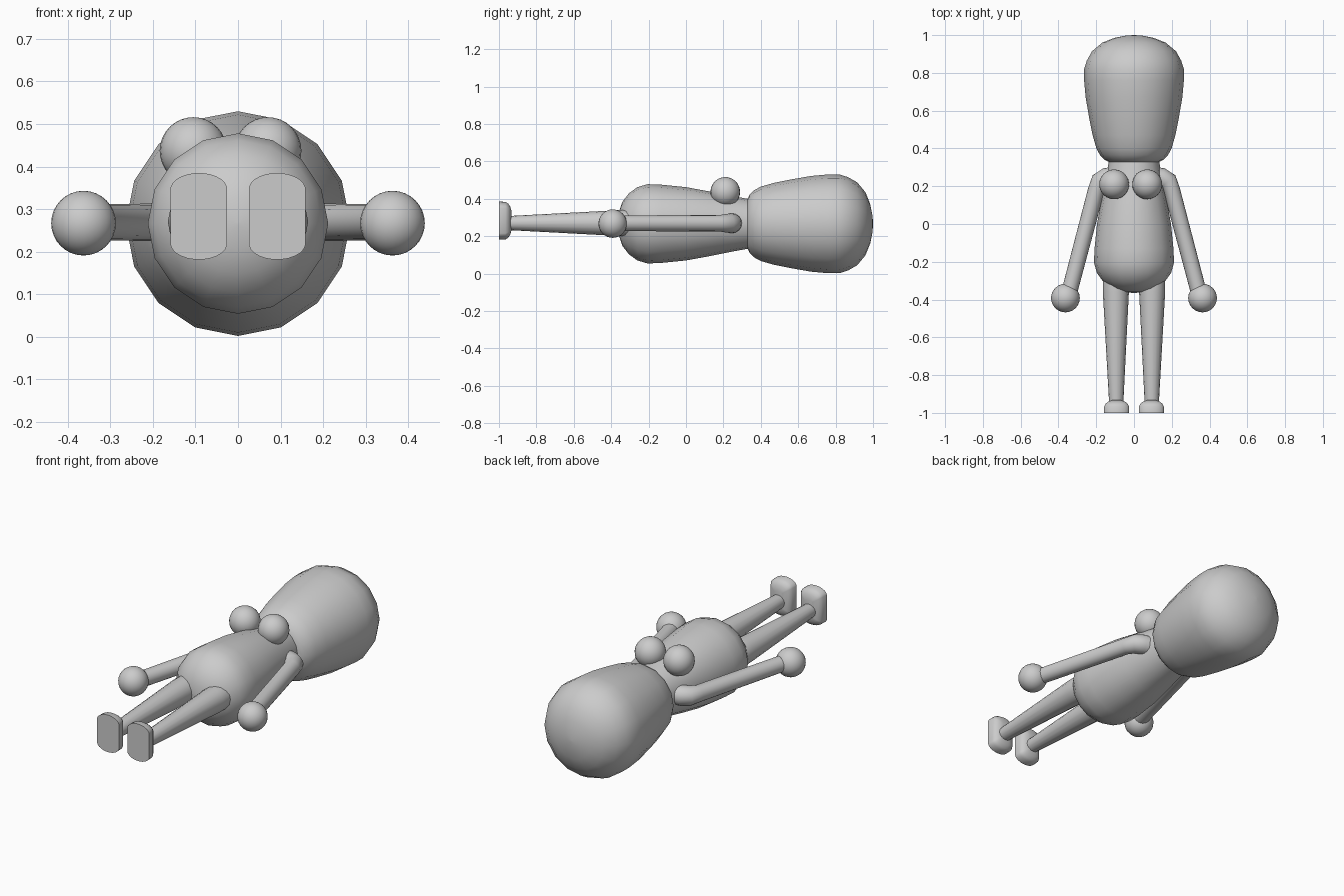
import bpy, bmesh, math
from mathutils import Vector

if "Cube" in bpy.data.objects:
    bpy.data.objects.remove(bpy.data.objects["Cube"])

ZC = 0.266


def finish(name, bm, angle=60):
    bmesh.ops.recalc_face_normals(bm, faces=bm.faces)
    me = bpy.data.meshes.new(name)
    bm.to_mesh(me)
    bm.free()
    ob = bpy.data.objects.new(name, me)
    bpy.context.collection.objects.link(ob)
    bpy.ops.object.select_all(action='DESELECT')
    ob.select_set(True)
    bpy.context.view_layer.objects.active = ob
    bpy.ops.object.shade_smooth_by_angle(angle=math.radians(angle))
    return ob


def loft(name, rings, angle=60):
    # skin a list of equal-length point rings and cap both ends
    bm = bmesh.new()
    loops = [[bm.verts.new(p) for p in r] for r in rings]
    n = len(loops[0])
    for a, b in zip(loops, loops[1:]):
        for i in range(n):
            j = (i + 1) % n
            bm.faces.new((a[i], a[j], b[j], b[i]))
    bm.faces.new(loops[0])
    bm.faces.new(loops[-1])
    return finish(name, bm, angle)


def ring(c, d, r, n=16):
    # circle about c, perpendicular to the horizontal direction d
    side = Vector(d).cross(Vector((0, 0, 1))).normalized()
    return [Vector(c) + r * (math.sin(t) * side + Vector((0, 0, math.cos(t))))
            for t in (2 * math.pi * i / n for i in range(n))]


def turned(name, profile, n=16):
    return loft(name, [ring((0, y, ZC), (0, 1, 0), r, n) for y, r in profile])


def ball(name, c, r):
    bm = bmesh.new()
    bmesh.ops.create_uvsphere(bm, u_segments=24, v_segments=16, radius=r)
    bmesh.ops.translate(bm, verts=bm.verts, vec=c)
    return finish(name, bm)


# head and body, turned about the y axis
turned("head", [(0.325, 0.125), (0.34, 0.155), (0.365, 0.18), (0.40, 0.199),
                (0.47, 0.219), (0.56, 0.237), (0.67, 0.256), (0.76, 0.264),
                (0.82, 0.264), (0.865, 0.25), (0.915, 0.222), (0.96, 0.168),
                (0.985, 0.105), (0.997, 0.045), (1.0, 0.004)])
turned("torso", [(-0.365, 0.004), (-0.36, 0.06), (-0.34, 0.118),
                 (-0.305, 0.163), (-0.26, 0.196), (-0.205, 0.212),
                 (-0.13, 0.209), (0.0, 0.196), (0.12, 0.174),
                 (0.25, 0.148), (0.35, 0.13)])

# chest balls
ball("chest_ball_left", (-0.105, 0.21, 0.437), 0.079)
ball("chest_ball_right", (0.07, 0.21, 0.437), 0.079)

for s, tag in ((-1, "left"), (1, "right")):
    # arm with a bent shoulder
    path = [(0.09, 0.255), (0.145, 0.245), (0.18, 0.225), (0.2, 0.18), (0.345, -0.37)]
    radii = [0.05, 0.053, 0.051, 0.044, 0.042]
    pts = [Vector((s * x, y, ZC + 0.003)) for x, y in path]
    rings = []
    for i, p in enumerate(pts):
        d = pts[min(i + 1, len(pts) - 1)] - pts[max(i - 1, 0)]
        rings.append(ring(p, d, radii[i]))
    loft("arm_" + tag, rings)
    ball("hand_" + tag, (s * 0.363, -0.392, ZC + 0.001), 0.076)

    # tapered leg
    loft("leg_" + tag, [ring((s * x, y, ZC + 0.004), (0, 1, 0), r) for x, y, r in
                        ((0.09, -0.15, 0.05), (0.095, -0.22, 0.07),
                         (0.096, -0.36, 0.069), (0.094, -0.96, 0.037))])

    # domed foot with a flat sole
    foot = []
    for y, k in ((-1, 1), (-0.965, 0.985), (-0.95, 0.86), (-0.94, 0.66), (-0.933, 0.35)):
        r = []
        for i in range(24):
            t = 2 * math.pi * (i + 0.5) / 24
            z = math.sin(t)
            r.append((s * 0.092 + 0.067 * k * math.cos(t),
                      y, 0.283 + math.copysign(0.063 * (0.4 + 0.6 * k), z) + 0.039 * k * z))
        foot.append(r)
    loft("foot_" + tag, foot, 50)
